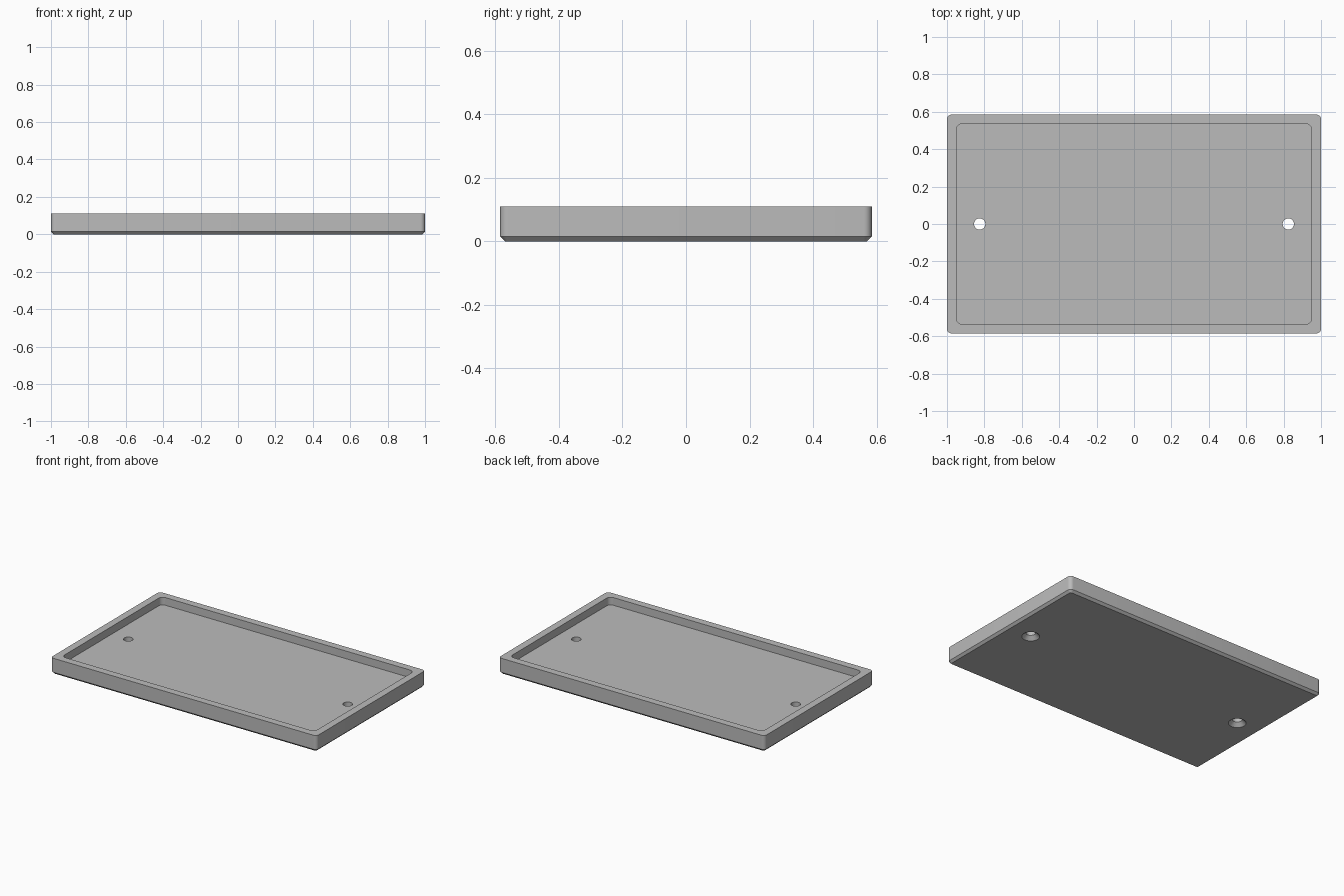
import bpy
import bmesh
from math import cos, sin, pi, radians

cube = bpy.data.objects.get("Cube")
if cube:
    bpy.data.objects.remove(cube, do_unlink=True)

HALF_X, HALF_Y, HEIGHT = 1.0, 0.585, 0.11
CHAMFER, FLOOR_Z, WALL = 0.015, 0.058, 0.05
SEGMENTS = 8

grey = bpy.data.materials.new("plain grey")
grey.use_nodes = True
colour = (0.5, 0.5, 0.5, 1)
grey.diffuse_color = colour
grey.node_tree.nodes["Principled BSDF"].inputs["Base Color"].default_value = colour


def rounded_rectangle(inset, radius):
    """Counter-clockwise outline of the tray, drawn in by inset."""
    hx, hy = HALF_X - inset - radius, HALF_Y - inset - radius
    points = []
    for corner, (sx, sy) in enumerate([(1, 1), (-1, 1), (-1, -1), (1, -1)]):
        for i in range(SEGMENTS + 1):
            a = (corner + i / SEGMENTS) * pi / 2
            points.append((sx * hx + radius * cos(a), sy * hy + radius * sin(a)))
    return points


def circle(radius, x, sides=48):
    return [(x + radius * cos(2 * pi * i / sides), radius * sin(2 * pi * i / sides))
            for i in range(sides)]


def stack(name, sections):
    """Closed solid bridged through a list of (outline, z) sections."""
    bm = bmesh.new()
    rings = [[bm.verts.new((x, y, z)) for x, y in outline] for outline, z in sections]
    for low, high in zip(rings, rings[1:]):
        n = len(low)
        for i in range(n):
            j = (i + 1) % n
            bm.faces.new((low[i], low[j], high[j], high[i]))
    bm.faces.new(list(reversed(rings[0])))
    bm.faces.new(rings[-1])
    mesh = bpy.data.meshes.new(name)
    bm.to_mesh(mesh)
    bm.free()
    mesh.materials.append(grey)
    obj = bpy.data.objects.new(name, mesh)
    bpy.context.collection.objects.link(obj)
    return obj


# Tray body: chamfered base, outer wall, flat rim, inner wall and floor
tray = stack("tray", [
    (rounded_rectangle(CHAMFER, 0.01), 0),
    (rounded_rectangle(0, 0.025), CHAMFER),
    (rounded_rectangle(0, 0.025), HEIGHT),
    (rounded_rectangle(WALL, 0.03), HEIGHT),
    (rounded_rectangle(WALL, 0.03), FLOOR_Z),
])

# Screw holes, countersunk from below
for side, x in (("left", 0.825), ("right", -0.825)):
    cutter = stack(side + "_screw_hole_cutter", [
        (circle(0.065, x), -0.01),
        (circle(0.03, x), 0.025),
        (circle(0.03, x), 0.2),
    ])
    cut = tray.modifiers.new(side + "_screw_hole", "BOOLEAN")
    cut.operation = "DIFFERENCE"
    cut.solver = "EXACT"
    cut.object = cutter
    bpy.ops.object.select_all(action="DESELECT")
    tray.select_set(True)
    bpy.context.view_layer.objects.active = tray
    bpy.ops.object.modifier_apply(modifier=cut.name)
    bpy.data.objects.remove(cutter, do_unlink=True)

bpy.ops.object.shade_smooth_by_angle(angle=radians(30))
